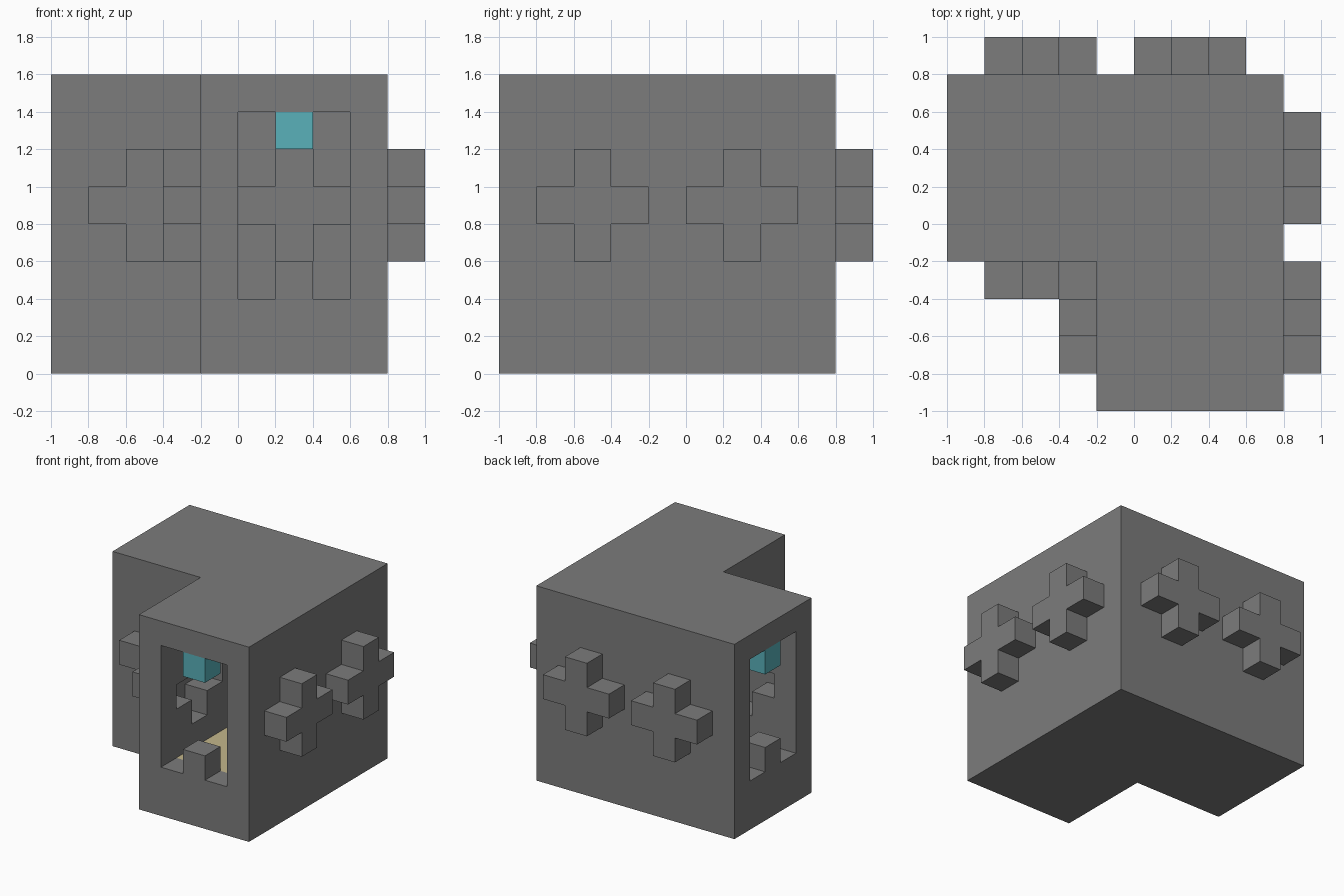
import bpy, bmesh
from mathutils import Vector

cube = bpy.data.objects.get("Cube")
if cube:
    bpy.data.objects.remove(cube, do_unlink=True)

UP = Vector((0, 0, 1))
CELL = 0.2


def material(name, rgb):
    m = bpy.data.materials.new(name)
    m.use_nodes = True
    m.diffuse_color = (*rgb, 1)
    m.node_tree.nodes["Principled BSDF"].inputs["Base Color"].default_value = (*rgb, 1)
    return m


stone = material("grey stone", (0.2, 0.2, 0.2))
glass = material("teal", (0.1, 0.44, 0.49))
planks = material("cream planks", (0.55, 0.47, 0.26))


def prism(name, points, vec, mat):
    """Extrude a closed outline along a vector."""
    bm = bmesh.new()
    face = bm.faces.new([bm.verts.new(p) for p in points])
    ext = bmesh.ops.extrude_face_region(bm, geom=[face], use_keep_orig=True)
    top = [v for v in ext["geom"] if isinstance(v, bmesh.types.BMVert)]
    bmesh.ops.translate(bm, verts=top, vec=vec)
    bmesh.ops.recalc_face_normals(bm, faces=bm.faces)
    me = bpy.data.meshes.new(name)
    bm.to_mesh(me)
    bm.free()
    me.materials.append(mat)
    ob = bpy.data.objects.new(name, me)
    bpy.context.collection.objects.link(ob)
    return ob


def floor_plan(inset, z):
    """L-shaped plan, moved inwards by the wall thickness."""
    lo, hi, notch = -1 + inset, 0.8 - inset, -0.2 + inset
    plan = [(lo, notch), (notch, notch), (notch, lo), (hi, lo), (hi, hi), (lo, hi)]
    return [Vector((x, y, z)) for x, y in plan]


def wall_shape(centre, normal, outline):
    """Place a 2D outline on a vertical wall."""
    side = UP.cross(normal)
    return [centre + side * u + UP * v for u, v in outline]


def rect(w, h):
    return [(-w, -h), (w, -h), (w, h), (-w, h)]


# Cross outline: one arm turned four times
CROSS, arm = [], [(0.3, -0.1), (0.3, 0.1), (0.1, 0.1)]
for _ in range(4):
    CROSS += arm
    arm = [(-v, u) for u, v in arm]

walls = prism("walls", floor_plan(0, 0), UP * 1.6, stone)
cutters = [prism("room_cutter", floor_plan(CELL, 0.2), UP * 1.2, stone)]
prism("floor", floor_plan(CELL, 0.2), UP * 0.2, planks)

# Cross-shaped bays: pushed out of the wall, open to the room
bays = [
    ("right_rear_bay", (0.8, 0.3), (1, 0)),
    ("right_front_bay", (0.8, -0.5), (1, 0)),
    ("back_main_bay", (0.3, 0.8), (0, 1)),
    ("back_wing_bay", (-0.5, 0.8), (0, 1)),
    ("wing_front_bay", (-0.5, -0.2), (0, -1)),
    ("inner_side_bay", (-0.2, -0.5), (-1, 0)),
]
for name, pos, direction in bays:
    normal = Vector((*direction, 0))
    centre = Vector((*pos, 0.9))
    prism(name, wall_shape(centre, normal, CROSS), normal * CELL, stone)
    cutters.append(prism(name + "_cutter",
                         wall_shape(centre + normal * 0.05, normal, CROSS),
                         normal * -0.35, stone))

# Tall doorways with a teal block above and a stone block below
for name, pos, direction in [("front_door", (0.3, -1), (0, -1)),
                             ("side_door", (-1, 0.3), (-1, 0))]:
    normal = Vector((*direction, 0))
    centre = Vector((*pos, 0.9))
    cutters.append(prism(name + "_cutter",
                         wall_shape(centre + normal * 0.05, normal, rect(0.3, 0.5)),
                         normal * -0.35, stone))
    for part, lift, mat in [("lintel", 0.4, glass), ("step", -0.4, stone)]:
        prism(name + "_" + part,
              wall_shape(centre + UP * lift, normal, rect(0.1, 0.1)),
              normal * -CELL, mat)

# Carve the walls, then drop the cutters
for cutter in cutters:
    cutter.hide_render = True
    mod = walls.modifiers.new(cutter.name, "BOOLEAN")
    mod.operation = "DIFFERENCE"
    mod.solver = "EXACT"
    mod.object = cutter
bpy.context.view_layer.update()
carved = bpy.data.meshes.new_from_object(
    walls.evaluated_get(bpy.context.evaluated_depsgraph_get()))
walls.modifiers.clear()
walls.data = carved
for cutter in cutters:
    bpy.data.objects.remove(cutter, do_unlink=True)
